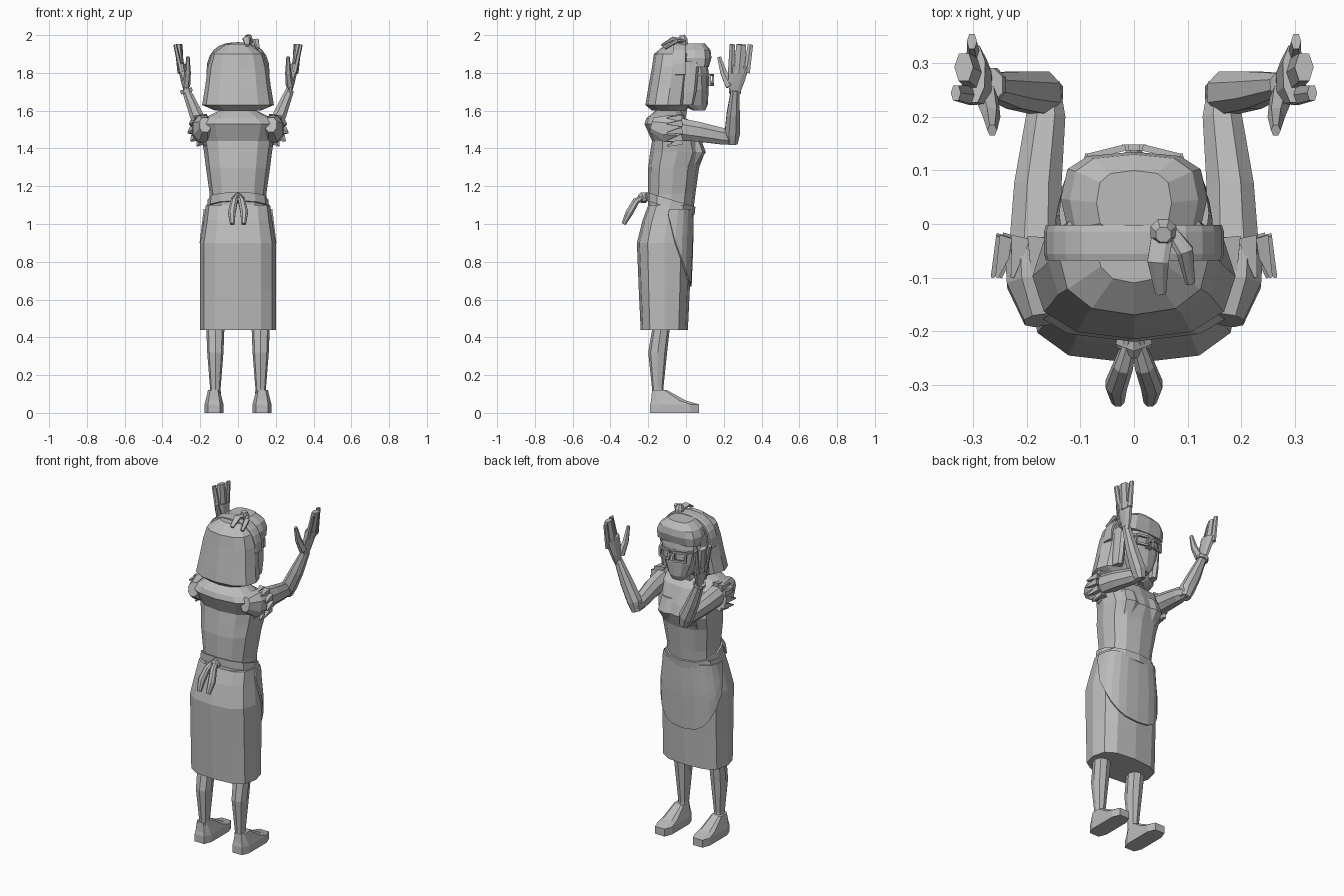
import bpy, bmesh, math
from mathutils import Vector

if "Cube" in bpy.data.objects:
    bpy.data.objects.remove(bpy.data.objects["Cube"], do_unlink=True)

ACROSS, DEEP, UP = Vector((1, 0, 0)), Vector((0, 1, 0)), Vector((0, 0, 1))

grey = bpy.data.materials.new("plain grey")
grey.use_nodes = True
colour = (.5, .5, .5, 1)
grey.diffuse_color = colour
grey.node_tree.nodes["Principled BSDF"].inputs["Base Color"].default_value = colour


def finish(name, bm):
    """Turn a bmesh into a flat shaded object."""
    bmesh.ops.recalc_face_normals(bm, faces=bm.faces)
    mesh = bpy.data.meshes.new(name)
    bm.to_mesh(mesh)
    bm.free()
    mesh.materials.append(grey)
    part = bpy.data.objects.new(name, mesh)
    bpy.context.collection.objects.link(part)
    return part


def rounded(angle, power):
    """Point on a unit rounded square."""
    c, s = math.cos(angle), math.sin(angle)
    return (math.copysign(abs(c) ** (2 / power), c),
            math.copysign(abs(s) ** (2 / power), s))


def section(sides, power, phase):
    """Rounded polygon that reaches exactly one unit sideways."""
    points = [rounded((i + phase) * math.tau / sides, power) for i in range(sides)]
    reach = max(abs(u) for u, v in points)
    return [(u / reach, v / reach) for u, v in points]


def skin(name, rings):
    """Join rings of points into a closed surface."""
    bm = bmesh.new()
    loops = [[bm.verts.new(point) for point in ring] for ring in rings]
    for low, high in zip(loops, loops[1:]):
        for i in range(len(low)):
            bm.faces.new((low[i - 1], low[i], high[i], high[i - 1]))
    bm.faces.new(loops[0])
    bm.faces.new(loops[-1])
    return finish(name, bm)


def body(name, levels, x=0, side=1, sides=12, power=2.4, phase=0, tilt=0):
    """Stack level rings, each given as (height, half width, back, front)."""
    rings = []
    for z, width, back, front in levels:
        middle, depth = (front + back) / 2, (front - back) / 2
        rings.append([(side * (x + u * width), middle + v * depth, z - tilt * v * depth)
                      for u, v in section(sides, power, phase)])
    return skin(name, rings)


def limb(name, path, radii, wide=DEEP, flat=1, side=1, sides=8, power=2.2):
    """Sweep a tapering section along a path; wide is the broad direction."""
    path = [Vector(point) for point in path]
    rings = []
    for i, (centre, radius) in enumerate(zip(path, radii)):
        along = (path[min(i + 1, len(path) - 1)] - path[max(i - 1, 0)]).normalized()
        broad = (wide - along * wide.dot(along)).normalized()
        thin = along.cross(broad) * flat
        ring = [centre + (broad * u + thin * v) * radius
                for u, v in section(sides, power, .5)]
        rings.append([(side * p.x, p.y, p.z) for p in ring])
    return skin(name, rings)


# Skirt
skirt = [(.44, .2, -.24, .01), (.65, .2, -.25, .02), (.9, .2, -.26, .03),
         (1.02, .18, -.23, .03), (1.1, .17, -.2, .03)]
body("skirt", skirt, power=2.8)


# Apron wrapped over the skirt front, with a rounded hem
def skirt_point(angle, height):
    """Point just outside the skirt."""
    for low, high in zip(skirt, skirt[1:]):
        if height <= high[0]:
            break
    blend = (height - low[0]) / (high[0] - low[0])
    z, width, back, front = [a + (b - a) * blend for a, b in zip(low, high)]
    u, v = rounded(angle, 2.8)
    grow = .004
    return (u * (width + grow), (front + back) / 2 + v * ((front - back) / 2 + grow), z)


columns, rows, top = 12, 6, 1.08
bm = bmesh.new()
grid = []
for i in range(columns + 1):
    angle = math.pi * i / columns
    drop = .03 + .38 * abs(math.sin(angle)) ** .7
    grid.append([bm.verts.new(skirt_point(angle, top - drop * j / rows))
                 for j in range(rows + 1)])
for left, right in zip(grid, grid[1:]):
    for j in range(rows):
        bm.faces.new((left[j], right[j], right[j + 1], left[j + 1]))
apron = finish("apron", bm)
thickness = apron.modifiers.new("thickness", "SOLIDIFY")
thickness.thickness = .01
thickness.offset = 0

# Waistband and its knot at the back
body("waistband", [(1.085, .165, -.21, .045), (1.13, .16, -.21, .05)], tilt=.3)
limb("tie_knot", [(-.03, -.22, 1.13), (0, -.225, 1.14), (.03, -.22, 1.13)],
     (.01, .028, .01))

# Blouse and neck
body("blouse", [(1.08, .15, -.2, .04), (1.16, .15, -.2, .05), (1.3, .17, -.2, .07),
                (1.38, .18, -.19, .1), (1.44, .19, -.18, .08), (1.53, .22, -.22, .04),
                (1.56, .18, -.21, 0), (1.61, .08, -.15, -.03)])
limb("neck", [(0, -.07, 1.53), (0, -.03, 1.7)], (.06, .055))

# Head, nose and bob haircut
body("face", [(1.6, .04, .04, .1), (1.63, .065, -.02, .115), (1.71, .1, -.04, .12),
              (1.8, .12, -.06, .12), (1.88, .11, -.07, .11)])
limb("nose", [(0, .11, 1.8), (0, .125, 1.73)], (.01, .018))
body("hair", [(1.6, .12, -.18, 0), (1.63, .19, -.215, .02), (1.72, .175, -.2, .03),
              (1.83, .16, -.18, .04), (1.9, .14, -.17, .05), (1.95, .07, -.11, .03)])
body("fringe", [(1.83, .135, 0, .12), (1.88, .137, -.04, .135), (1.92, .12, -.04, .13),
                (1.955, .07, -.02, .1)], power=3)

# Head scarf arching from ear to ear
arch = []
for i in range(13):
    u, v = rounded(math.pi * i / 12, 2.6)
    arch.append((.158 * u, -.035, 1.79 + .163 * v))
limb("head_scarf", arch, [.033] * len(arch), flat=.3, power=4)

# Small bow on the scarf
limb("bow_knot", [(.055, -.01, 1.94), (.055, -.015, 1.975), (.055, -.02, 2)],
     (.02, .024, .014))
limb("bow_tail_long", [(.055, -.01, 1.97), (.045, -.07, 1.98), (.05, -.13, 1.945)],
     (.02, .02, .01), wide=ACROSS, flat=.6)
limb("bow_tail_short", [(.07, -.015, 1.97), (.095, -.05, 1.97), (.105, -.11, 1.93)],
     (.012, .016, .009), wide=ACROSS, flat=.7)

# Glasses bridge
limb("glasses_bridge", [(-.02, .143, 1.77), (.02, .143, 1.77)], (.006, .006), sides=4)

for side, word in ((1, "left_"), (-1, "right_")):

    # Spectacle rim and temple
    inner, outer, lower, upper = .016, .086, 1.737, 1.789
    corners = [(x, .147 - x / 4, z) for x, z in
               ((inner, upper), (outer, upper), (outer, lower), (inner, lower))]
    for i, corner in enumerate(corners):
        limb(word + "glasses_rim", [corners[i - 1], corner], (.006, .006),
             wide=DEEP, side=side, sides=4)
    limb(word + "glasses_temple", [corners[1], (.125, .035, upper)], (.006, .006),
         wide=UP, side=side, sides=4)

    # Front lock of hair beside the face
    body(word + "hair_lock", [(1.63, .025, -.04, .04), (1.7, .025, -.04, .055),
                              (1.86, .018, -.03, .07)], x=.122, side=side, sides=8)

    # Bust
    body(word + "bust", [(1.31, .05, -.03, .06), (1.38, .07, -.03, .105),
                         (1.46, .06, -.04, .075)], x=.075, side=side, sides=8)

    # Leg and shoe
    body(word + "leg", [(.08, .03, -.18, -.11), (.13, .028, -.18, -.12),
                        (.32, .043, -.2, -.1), (.5, .05, -.17, -.08)],
         x=.12, side=side, sides=8)
    body(word + "shoe", [(0, .05, -.19, .07), (.045, .05, -.19, .07),
                         (.065, .045, -.185, 0), (.12, .032, -.18, -.1)],
         x=.127, side=side, sides=8, power=4, phase=.5)

    # Sleeve with a frayed edge
    limb(word + "sleeve", [(.175, -.18, 1.525), (.185, -.11, 1.505), (.19, -.03, 1.5)],
         (.04, .07, .07), wide=UP, flat=.75, side=side)
    for k in range(7):
        angle = math.radians(35 * k - 110)
        c, s = math.cos(angle), math.sin(angle)
        root = (.19 + .05 * c, -.025, 1.5 + .065 * s)
        tip = (.2 + .065 * c, -.1, 1.49 + .08 * s)
        limb(word + "sleeve_fray", [root, tip], (.018, .003), wide=UP, side=side, sides=4)

    # Bent arm
    limb(word + "upper_arm", [(.185, -.08, 1.51), (.18, .07, 1.487), (.165, .2, 1.463),
                              (.163, .265, 1.45)], (.06, .052, .043, .028),
         wide=UP, flat=.85, side=side)
    limb(word + "forearm", [(.16, .245, 1.425), (.175, .245, 1.48), (.222, .25, 1.58),
                            (.275, .26, 1.71)], (.028, .04, .035, .022), side=side)

    # Open hand with thumb and fingers
    limb(word + "palm", [(.275, .26, 1.69), (.283, .265, 1.75), (.3, .28, 1.84)],
         (.024, .042, .054), flat=.4, side=side)
    limb(word + "thumb", [(.275, .235, 1.73), (.266, .2, 1.8), (.265, .175, 1.885)],
         (.024, .018, .01), flat=.8, side=side, sides=6)
    for spread, finger in enumerate(("index", "middle", "little"), start=-1):
        width = .026 - .012 * abs(spread)
        limb(word + finger + "_finger",
             [(.3, .28 + .04 * spread, 1.8), (.318 - .015 * spread, .293 + .048 * spread, 1.95)],
             (width + .004, width), flat=.6, side=side, sides=6)

    # Tail of the waist tie
    limb(word + "tie_tail", [(.005, -.215, 1.15), (.02, -.265, 1.12), (.033, -.3, 1.06),
                             (.03, -.33, 1)], (.012, .018, .02, .012), wide=ACROSS, side=side)

# Bracelet on one wrist
limb("bracelet", [(-.27, .26, 1.695), (-.276, .26, 1.715)], (.032, .032))
